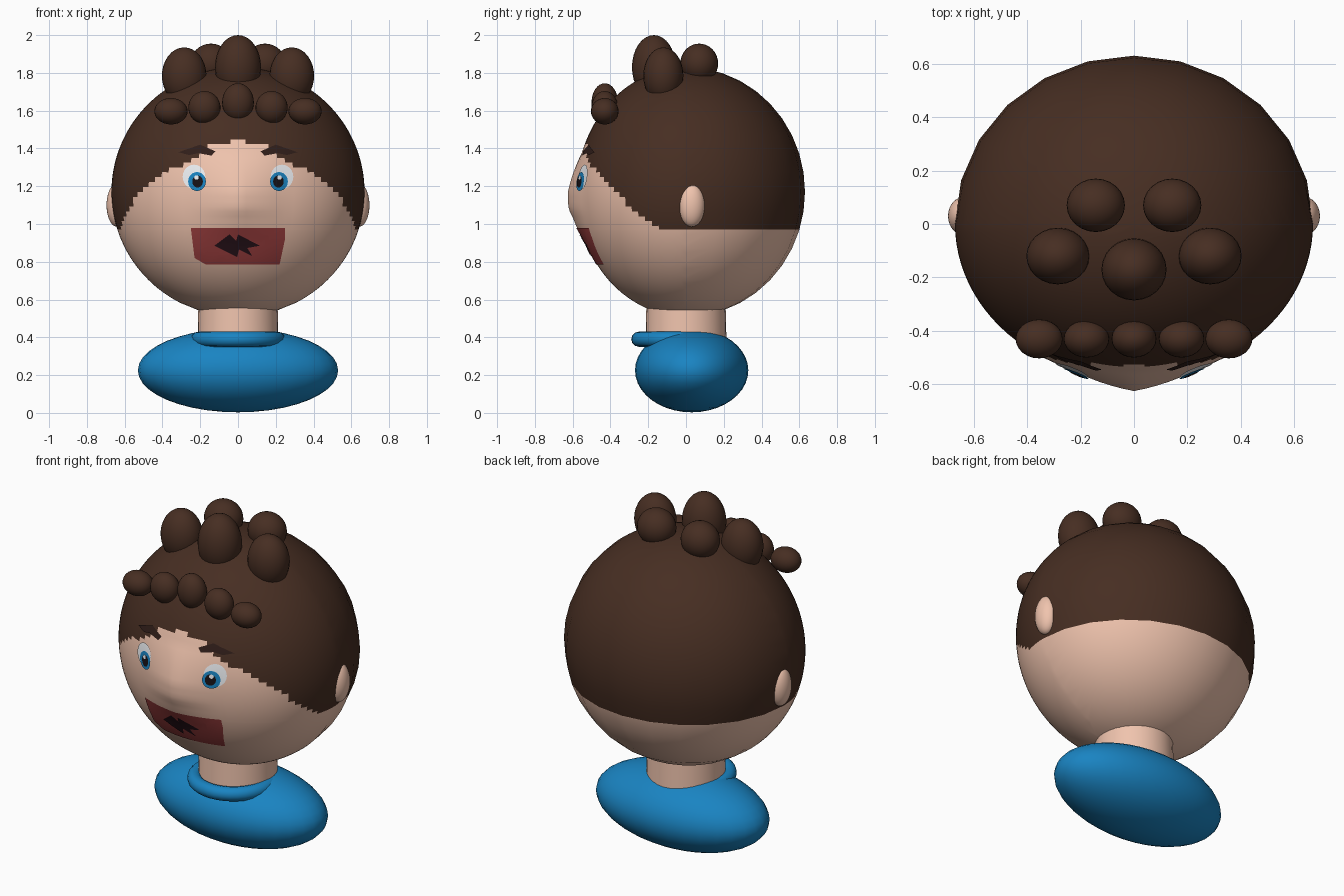
import bpy, bmesh, math
from mathutils import Matrix, Vector

if "Cube" in bpy.data.objects:
    bpy.data.objects.remove(bpy.data.objects["Cube"])


def mat(name, r, g, b):
    m = bpy.data.materials.new(name)
    m.diffuse_color = (r, g, b, 1)
    m.use_nodes = True
    m.node_tree.nodes["Principled BSDF"].inputs["Base Color"].default_value = m.diffuse_color
    return m


SKIN = mat("skin", .87, .55, .42)
HAIR = mat("hair", .062, .027, .016)
BROW = mat("brow", .03, .013, .01)
BLUE = mat("blue", .01, .23, .54)
WHITE = mat("white", .85, .87, .9)
BLACK = mat("black", .008, .006, .008)
LIPS = mat("lips", .34, .05, .05)
DARK = mat("mouth_dark", .02, .006, .01)

CZ, RX, RZ, RY_FRONT, RY_BACK = 1.17, .67, .66, .58, .63


def interp(pts, t):
    for (a, u), (b, v) in zip(pts, pts[1:]):
        if t <= b:
            return u + (v - u) * max(0, t - a) / (b - a)
    return pts[-1][1]


def nose(x, z):
    ridge = interp([(.9, 0), (.98, .022), (1.03, .03), (1.08, .047), (1.17, .045), (1.38, 0)], z)
    return ridge * max(0, 1 - abs(x) / .25)


def face_y(x, z):
    k = 1 - (x / RX) ** 2 - ((z - CZ) / RZ) ** 2
    return -RY_FRONT * math.sqrt(max(k, 0)) - nose(x, z)


def finish(name, bm, *mats):
    me = bpy.data.meshes.new(name)
    bm.to_mesh(me)
    bm.free()
    for m in mats:
        me.materials.append(m)
    for p in me.polygons:
        p.use_smooth = True
    ob = bpy.data.objects.new(name, me)
    bpy.context.collection.objects.link(ob)
    return ob


def ellipsoid(name, loc, rad, m, seg=28, rings=18):
    bm = bmesh.new()
    bmesh.ops.create_uvsphere(bm, u_segments=seg, v_segments=rings, radius=1,
                              matrix=Matrix.Translation(loc) @ Matrix.Diagonal((*rad, 1)))
    return finish(name, bm, m)


def decal(name, pts, offset, m):
    """Outline in x, z cut into a grid and laid on the face."""
    bm = bmesh.new()
    f = bm.faces.new([bm.verts.new((x, 0, z)) for x, z in pts])
    bmesh.ops.triangulate(bm, faces=[f])
    for i in range(-8, 9):
        for co, no in (((i * .04, 0, 0), (1, 0, 0)), ((0, 0, 1.14 + i * .05), (0, 0, 1))):
            bmesh.ops.bisect_plane(bm, geom=bm.verts[:] + bm.edges[:] + bm.faces[:],
                                   dist=1e-5, plane_co=co, plane_no=no)
    for v in bm.verts:
        v.co.y = face_y(v.co.x, v.co.z) - offset
    bm.normal_update()
    bmesh.ops.reverse_faces(bm, faces=[f for f in bm.faces if f.normal.y > 0])
    return finish(name, bm, m)


def oval(x, z, rx, rz, n=24):
    return [(x + rx * math.cos(i * math.tau / n), z + rz * math.sin(i * math.tau / n)) for i in range(n)]


# Head: coarse sphere with a finer face, nose ridge and a coloured hair cap
bm = bmesh.new()
bmesh.ops.create_uvsphere(bm, u_segments=24, v_segments=20, radius=1)
front = {e for f in bm.faces if f.calc_center_median().y < -.05 for e in f.edges}
bmesh.ops.subdivide_edges(bm, edges=list(front), cuts=3, use_grid_fill=True)
for v in bm.verts:
    u = v.co.normalized()
    x, z = u.x * RX, CZ + u.z * RZ
    y = u.y * (RY_FRONT if u.y < 0 else RY_BACK)
    if u.y < -.3:
        y -= nose(x, z)
    v.co = Vector((x, y, z))
bmesh.ops.bisect_plane(bm, geom=bm.verts[:] + bm.edges[:] + bm.faces[:],
                       dist=1e-5, plane_co=(0, 0, .97), plane_no=(0, 0, 1))
hairline = [(0, 1.44), (.14, 1.43), (.2, 1.36), (.3, 1.31), (.4, 1.27),
            (.5, 1.2), (.57, 1.09), (.62, .97)]
for f in bm.faces:
    c = f.calc_center_median()
    limit = interp(hairline, abs(c.x)) if c.y < -.1 else .97
    f.material_index = int(c.z > limit)
finish("head", bm, SKIN, HAIR)

# Neck, shoulders and collar
bm = bmesh.new()
bmesh.ops.create_cone(bm, cap_ends=False, segments=32, radius1=.217, radius2=.21, depth=.3,
                      matrix=Matrix.Translation((0, 0, .41)))
finish("neck", bm, SKIN)
ellipsoid("shoulders", (0, .03, .225), (.53, .3, .222), BLUE, 32, 20)
bpy.ops.mesh.primitive_torus_add(major_radius=.21, minor_radius=.04, major_segments=36,
                                 minor_segments=12, location=(0, -.04, .39))
collar = bpy.context.object
collar.name = "collar"
collar.data.materials.append(BLUE)
bpy.ops.object.shade_smooth()

# Mouth
decal("lips", [(-.25, .98), (.25, .98), (.25, .925), (.22, .785), (-.17, .785), (-.23, .82)], .004, LIPS)
decal("mouth_opening", [(-.125, .885), (-.045, .905), (-.045, .945), (-.01, .91), (0, .945),
                        (.115, .885), (.045, .88), (.075, .83), (.005, .865), (-.005, .825)], .008, DARK)

# Mirrored ears, eyes and eyebrows
brow = [(.12, 1.385), (.2, 1.42), (.315, 1.38), (.27, 1.382), (.26, 1.365), (.21, 1.375), (.14, 1.362)]
for side, s in (("left", -1), ("right", 1)):
    ellipsoid(side + "_ear", (s * .64, .03, 1.1), (.056, .07, .115), SKIN)
    decal(side + "_eye_white", oval(s * .233, 1.25, .06, .064), .006, WHITE)
    decal(side + "_iris", oval(s * .217, 1.225, .047, .05), .010, BLUE)
    decal(side + "_pupil", oval(s * .214, 1.225, .028, .032), .013, BLACK)
    decal(side + "_eye_glint", oval(s * .22, 1.246, .012, .012, 12), .016, WHITE)
    decal(side + "_eyebrow", [(s * x, z) for x, z in brow], .006, BROW)

# Hair curls: fringe row and crown, mirrored where off centre
curls = [("fringe_middle", (0, -.43, 1.645), (.084, .07, .1)),
         ("fringe_inner", (.178, -.43, 1.617), (.085, .07, .087)),
         ("fringe_outer", (.355, -.43, 1.597), (.088, .073, .07)),
         ("crown_front", (0, -.17, 1.83), (.122, .116, .17)),
         ("crown_side", (.285, -.12, 1.785), (.118, .106, .15)),
         ("crown_back", (.143, .07, 1.85), (.109, .1, .105))]
for name, (x, y, z), rad in curls:
    for s in ((1, -1) if x else (1,)):
        ellipsoid(name + "_curl" + ("" if not x else "_right" if s > 0 else "_left"),
                  (s * x, y, z), rad, HAIR, 24, 16)
